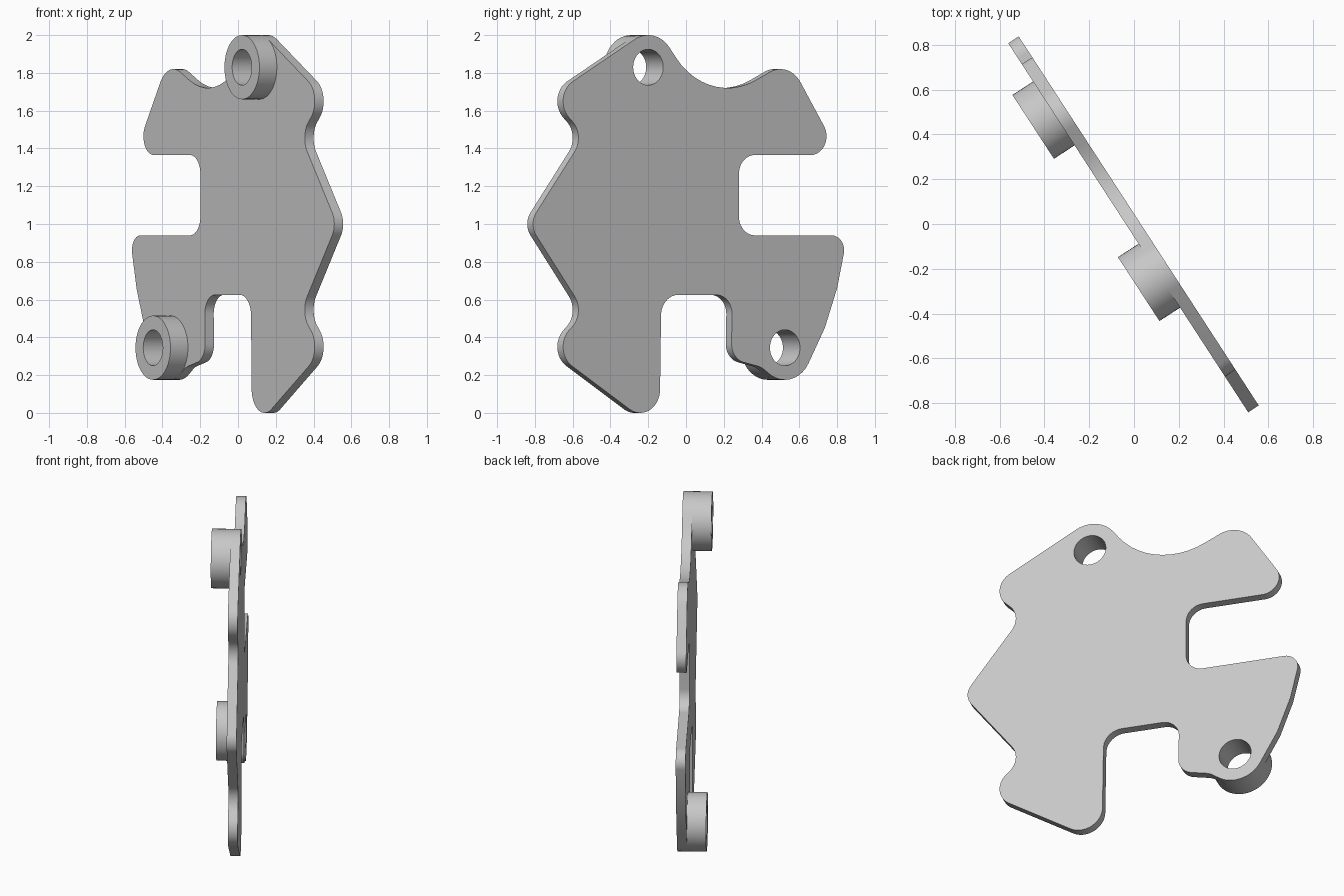
import bpy, bmesh, math
from mathutils import Matrix, Vector

cube = bpy.data.objects.get("Cube")
if cube:
    bpy.data.objects.remove(cube)

# Plane of the plate: "along" runs horizontally, "out" points to the boss side
ALONG = Vector((0.545, -0.838, 0)).normalized()
UP = Vector((0, 0, 1))
OUT = ALONG.cross(UP)
BACK = Vector((0.03, 0, 0))
THICK, BOSS_TOP = 0.056, 0.166
BOSS_R, HOLE_R = 0.17, 0.095
BOSSES = {"upper_boss": (-0.2, 1.83), "lower_boss": (0.524, 0.345)}

grey = bpy.data.materials.new("plain grey")
grey.use_nodes = True
grey.diffuse_color = (0.58, 0.58, 0.58, 1)
grey.node_tree.nodes["Principled BSDF"].inputs["Base Color"].default_value = grey.diffuse_color


def flat(y, z):
    """Depth and height turned into coordinates in the plate plane."""
    return Vector((y / ALONG.y, z))


def ring(centre, radius, count=48):
    return [centre + radius * Vector((math.cos(a), math.sin(a)))
            for a in (2 * math.pi * i / count for i in range(count))]


def belt(circles):
    """Outline wrapped round circles by tangents; negative radius is concave."""
    data = [(flat(y, z), r) for y, z, r in circles]
    normals = []
    for i, (c, r) in enumerate(data):
        c2, r2 = data[(i + 1) % len(data)]
        d = c2 - c
        s = max(-1, min(1, (r - r2) / d.length))
        d.normalize()
        side = Vector((d.y, -d.x))
        normals.append(s * d + math.sqrt(1 - s * s) * side)
    points = []
    for i, (c, r) in enumerate(data):
        if r == 0:
            points.append(c)
            continue
        a = math.atan2(normals[i - 1].y, normals[i - 1].x)
        b = math.atan2(normals[i].y, normals[i].x)
        turn = (b - a + math.pi) % (2 * math.pi) - math.pi
        steps = max(2, math.ceil(abs(turn) / 0.13))
        for k in range(steps + 1):
            t = a + turn * k / steps
            points.append(c + r * Vector((math.cos(t), math.sin(t))))
    return points


def slab(name, loops, low, high):
    """Filled outline with holes, spanning two distances from the back face."""
    curve = bpy.data.curves.new(name, "CURVE")
    curve.dimensions = "2D"
    curve.fill_mode = "BOTH"
    curve.extrude = (high - low) / 2
    for loop in loops:
        spline = curve.splines.new("POLY")
        spline.points.add(len(loop) - 1)
        for p, v in zip(spline.points, loop):
            p.co = (v.x, v.y, 0, 1)
        spline.use_cyclic_u = True
    curve.materials.append(grey)
    ob = bpy.data.objects.new(name, curve)
    bpy.context.collection.objects.link(ob)
    axes = Matrix((ALONG, UP, OUT)).transposed().to_4x4()
    ob.matrix_world = Matrix.Translation(BACK + OUT * (low + high) / 2) @ axes
    bpy.ops.object.select_all(action="DESELECT")
    ob.select_set(True)
    bpy.context.view_layer.objects.active = ob
    bpy.ops.object.convert(target="MESH")
    ob = bpy.context.object
    bm = bmesh.new()
    bm.from_mesh(ob.data)
    bmesh.ops.remove_doubles(bm, verts=bm.verts, dist=0.0002)
    bmesh.ops.recalc_face_normals(bm, faces=bm.faces)
    bm.to_mesh(ob.data)
    bm.free()
    bpy.ops.object.shade_smooth_by_angle(angle=math.radians(30))


# Notched edge: lobe and valley, repeated above and below the tip
notch = [(-0.55, 0.35, 0.12), (-0.67, 0.545, -0.12)]
outline = [
    (-0.2, 1.83, BOSS_R), (0.22, 2.13, -0.41),            # top and scoop
    (0.5, 1.67, 0.15), (0.66, 1.465, 0.1),                # upper tab
    (0.364, 1.265, -0.1), (0.364, 1.04, -0.1),            # side slot
    (0.77, 0.86, 0.08), (0.80, 0.66, 0), (0.735, 0.45, 0),  # lower tab
    (0.524, 0.345, BOSS_R), (0.36, 0.14, -0.11), (0.325, 0.365, 0.1),
    (0.16, 0.525, -0.1), (-0.04, 0.515, -0.11),           # bottom slot
    (-0.242, 0.125, 0.125),                               # foot
    *notch, (-0.726, 1.0, 0.1),
    *[(y, 2 - z, r) for y, z, r in reversed(notch)],
]

# Plate with its holes, then the hollow bosses
holes = [ring(flat(*c), HOLE_R) for c in BOSSES.values()]
slab("plate", [belt(outline)] + holes, 0, THICK)
for name, c in BOSSES.items():
    slab(name, [ring(flat(*c), BOSS_R), ring(flat(*c), HOLE_R)], THICK, BOSS_TOP)
